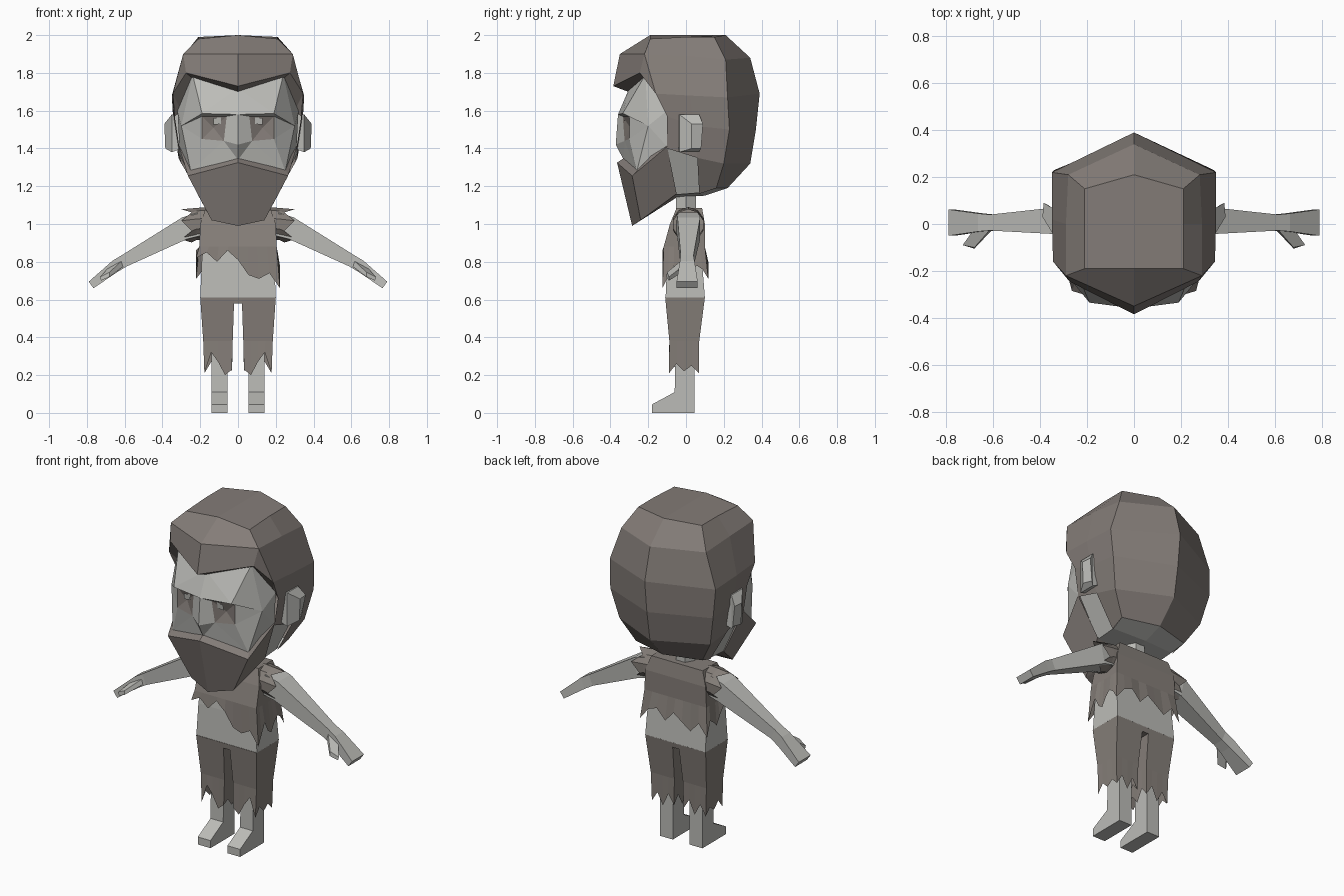
import bpy, bmesh, math
from mathutils import Vector


def material(name, rgb):
    m = bpy.data.materials.new(name)
    m.diffuse_color = (*rgb, 1)
    return m


SKIN = material("skin", (0.5, 0.5, 0.475))
HAIR = material("hair brown", (0.23, 0.203, 0.187))
CLOTH = material("cloth brown", (0.235, 0.21, 0.19))


def build(name, verts, faces, mat, mirror=False):
    """Flat-shaded mesh, optionally mirrored across x and welded at the centre."""
    if mirror:
        n = len(verts)
        verts = list(verts) + [(-x, y, z) for x, y, z in verts]
        faces = list(faces) + [[i + n for i in reversed(f)] for f in faces]
    bm = bmesh.new()
    vs = [bm.verts.new(v) for v in verts]
    for f in faces:
        bm.faces.new([vs[i] for i in f])
    bmesh.ops.remove_doubles(bm, verts=bm.verts[:], dist=0.0005)
    bmesh.ops.recalc_face_normals(bm, faces=bm.faces[:])
    # make sure open shells face outwards
    mid = sum((v.co for v in bm.verts), Vector()) / len(bm.verts)
    if not mirror or any(abs(v[0]) < 1e-4 for v in verts):
        if sum((f.calc_center_median() - mid).dot(f.normal) * f.calc_area() for f in bm.faces) < 0:
            bmesh.ops.reverse_faces(bm, faces=bm.faces[:])
    me = bpy.data.meshes.new(name)
    bm.to_mesh(me)
    bm.free()
    ob = bpy.data.objects.new(name, me)
    bpy.context.collection.objects.link(ob)
    me.materials.append(mat)
    return ob


def loft(name, rings, mat, mirror=False, caps=(True, True)):
    k = len(rings[0])
    verts = [p for r in rings for p in r]
    faces = [(a * k + i, a * k + (i + 1) % k, (a + 1) * k + (i + 1) % k, (a + 1) * k + i)
             for a in range(len(rings) - 1) for i in range(k)]
    if caps[0]:
        faces.append(list(range(k)))
    if caps[1]:
        faces.append([len(verts) - k + i for i in range(k)])
    return build(name, verts, faces, mat, mirror)


def rect(x0, x1, y0, y1, z, n=1):
    """Rectangular ring with n points per side; z is a height or a list of heights."""
    pts = []
    for i in range(n):
        t = i / n
        pts.append((x0 + (x1 - x0) * t, y0))
    for i in range(n):
        pts.append((x1, y0 + (y1 - y0) * i / n))
    for i in range(n):
        pts.append((x1 + (x0 - x1) * i / n, y1))
    for i in range(n):
        pts.append((x0, y1 + (y0 - y1) * i / n))
    return [(x, y, z[i] if isinstance(z, list) else z) for i, (x, y) in enumerate(pts)]


# hair: vertical columns from back centre round to the temple, then the quiff
columns = [
    [(0, .21, 2), (0, .34, 1.88), (0, .39, 1.69), (0, .37, 1.5), (0, .34, 1.32), (0, .22, 1.19)],
    [(.21, .15, 1.99), (.28, .21, 1.87), (.35, .22, 1.67), (.34, .23, 1.5), (.3, .2, 1.32), (.22, .16, 1.19)],
    [(.21, 0, 1.99), (.29, 0, 1.89), (.35, .02, 1.68), (.34, .04, 1.52), (.315, .06, 1.35), (.21, .07, 1.16)],
    [(.21, -.19, 1.98), (.29, -.22, 1.9), (.345, -.16, 1.69), (.335, -.1, 1.57), (.31, -.1, 1.4)],
]
hv = [p for c in columns for p in c]
hf = []
for c in range(3):
    for r in range(5 if c < 2 else 4):
        hf.append((c * 6 + r, c * 6 + r + 1, c * 6 + r + 7, c * 6 + r + 6))
# 23-25 front centre, 26 hairline corner, 27-29 inner hairline
hv += [(0, -.19, 2), (0, -.35, 1.9), (0, -.385, 1.73), (.275, -.245, 1.8),
       (0, -.28, 1.69), (.24, -.2, 1.77), (.3, -.09, 1.6)]
hf += [(23, 0, 6, 12, 18), (23, 18, 19, 24), (24, 19, 26, 25), (19, 20, 26),
       (25, 26, 28, 27), (26, 20, 29, 28), (20, 21, 29)]
build("hair", hv, hf, HAIR, True)

# face: brow, nose, cheeks, with an open socket for each eye
fv = [(0, -.3, 1.72), (.24, -.215, 1.79), (.32, -.1, 1.6),        # 0-2 forehead
      (0, -.36, 1.58), (.19, -.335, 1.585), (.3, -.2, 1.52),      # 3-5 brow
      (.06, -.335, 1.57), (.075, -.325, 1.44), (.19, -.3, 1.45),  # 6-8 socket
      (0, -.372, 1.42), (0, -.33, 1.34), (.25, -.26, 1.28),       # 9-11 nose, cheek
      (.31, -.1, 1.41), (.19, -.3, 1.57)]                         # 12-13
ff = [(0, 1, 4), (0, 4, 3), (1, 5, 4), (1, 2, 5), (3, 4, 13, 6), (4, 5, 13),
      (13, 5, 8), (3, 6, 7, 9), (9, 7, 10), (7, 8, 11), (7, 11, 10),
      (8, 5, 11), (5, 12, 11), (5, 2, 12)]
build("face", fv, ff, SKIN, True)

# recessed eyes and their small light squares
build("eyes", [fv[6], fv[13], fv[8], fv[7], (.13, -.295, 1.51)],
      [(0, 1, 4), (1, 2, 4), (2, 3, 4), (3, 0, 4)], HAIR, True)
build("eye_glints", [(.09, -.326, 1.565), (.13, -.326, 1.56), (.13, -.322, 1.525), (.09, -.322, 1.53)],
      [(0, 1, 2, 3)], SKIN, True)

# beard: front panel, sides, lip ledge and underside
bv = [(0, -.365, 1.325), (.265, -.285, 1.255), (.312, -.1, 1.41),
      (0, -.32, 1.355), (.25, -.25, 1.295), (.295, -.1, 1.45),
      (0, -.285, .99), (.14, -.24, 1.02), (.215, -.05, 1.16), (0, -.05, 1.14)]
build("beard", bv, [(0, 1, 7, 6), (1, 2, 8, 7), (0, 3, 4, 1), (1, 4, 5, 2),
                    (6, 7, 9), (7, 8, 9)], HAIR, True)

# jaw and underside of the head
jv = [(.308, -.1, 1.42), (.312, .06, 1.37), (.205, .07, 1.165), (.205, -.06, 1.155),
      (0, -.05, 1.14), (0, .1, 1.15), (0, .22, 1.19), (.22, .16, 1.19)]
build("jaw", jv, [(0, 1, 2, 3), (3, 2, 5, 4), (2, 7, 6, 5)], SKIN, True)

# ears
loft("ears", [[(.3, y, z) for y, z in ((-.04, 1.4), (-.04, 1.58), (.06, 1.58), (.08, 1.4))],
              [(.35, y, z) for y, z in ((-.035, 1.38), (-.035, 1.58), (.07, 1.58), (.07, 1.38))],
              [(.385, .03, 1.4 + .0), (.39, .03, 1.53), (.385, .09, 1.53), (.365, .08, 1.4)]],
     SKIN, True)

# neck and torso
loft("neck", [[(.06 * math.cos(a), .06 * math.sin(a), z) for a in [i * math.pi / 3 for i in range(6)]]
              for z in (1.04, 1.17)], SKIN)
loft("torso", [rect(-.2, .2, -.108, .1, .61, 2), rect(-.192, .192, -.1, .085, .8, 2),
               rect(-.18, .18, -.085, .08, .95, 2), rect(-.13, .13, -.04, .07, 1.06, 2)], SKIN)

# torn shirt: ragged hem goes front, right, back, left
hem = [.82, .85, .80, .86, .81, .73, .71, .74,
       .66, .72, .78, .72, .70, .75, .78, .76,
       .71, .78, .80, .74, .80, .76, .72, .78,
       .71, .80, .78, .75, .80, .84, .86, .83]
loft("shirt", [rect(-.222, .222, -.125, .118, hem, 8), rect(-.205, .205, -.118, .1, .88, 8),
               rect(-.2, .2, -.085, .1, 1.0, 8), rect(-.17, .17, -.05, .085, 1.085, 8)],
     CLOTH, caps=(False, True))


# torn sleeves
def sleeve_ring(xs, cz, ry, rz):
    return [(xs[i % 2], .012 + ry * math.cos(math.pi * (i + .5) / 5),
             cz + rz * math.sin(math.pi * (i + .5) / 5)) for i in range(10)]


loft("sleeves", [sleeve_ring((.16, .16), 1.005, .085, .085), sleeve_ring((.22, .22), 1.0, .085, .085),
                 sleeve_ring((.3, .245), .99, .083, .088)], CLOTH, True, (True, False))

# arms with flat hands: x, top z, bottom z, front y, back y
sections = [(.2, 1.06, .94, -.05, .07), (.28, 1.035, .92, -.045, .075), (.6, .835, .775, -.028, .04),
            (.65, .805, .745, -.032, .045), (.775, .695, .66, -.05, .062)]
loft("arms", [[(x + .015, y0, zt), (x + .015, y1, zt), (x - .01, y1, zb), (x - .01, y0, zb)]
              for x, zt, zb, y0, y1 in sections], SKIN, True)
loft("thumbs", [[(.61, -.02, .81), (.68, -.02, .775), (.67, -.02, .745), (.6, -.02, .78)],
                [(.68, -.1, .745), (.73, -.09, .72), (.725, -.09, .70), (.68, -.105, .72)]], SKIN, True)

# torn trousers: seat and ragged legs
loft("trouser_seat", [rect(-.2, .2, -.11, .1, .612), rect(-.195, .195, -.107, .095, .58)], CLOTH)
leg_hem = [.23, .20, .27, .32, .21, .26, .22, .25, .21, .27, .20, .28, .22, .27, .20, .25]
loft("trouser_legs", [rect(.02, .2, -.11, .1, .611, 4), rect(.028, .184, -.088, .07, .38, 4),
                      rect(.032, .178, -.09, .068, leg_hem, 4)], CLOTH, True, (True, False))

# bare legs and wedge feet, as a side profile swept across the width
profile = [(.045, 0), (.045, .36), (-.055, .36), (-.06, .11), (-.18, .045), (-.18, 0)]
loft("legs_and_feet", [[(x, y, z) for y, z in profile] for x in (.056, .14)], SKIN, True)
